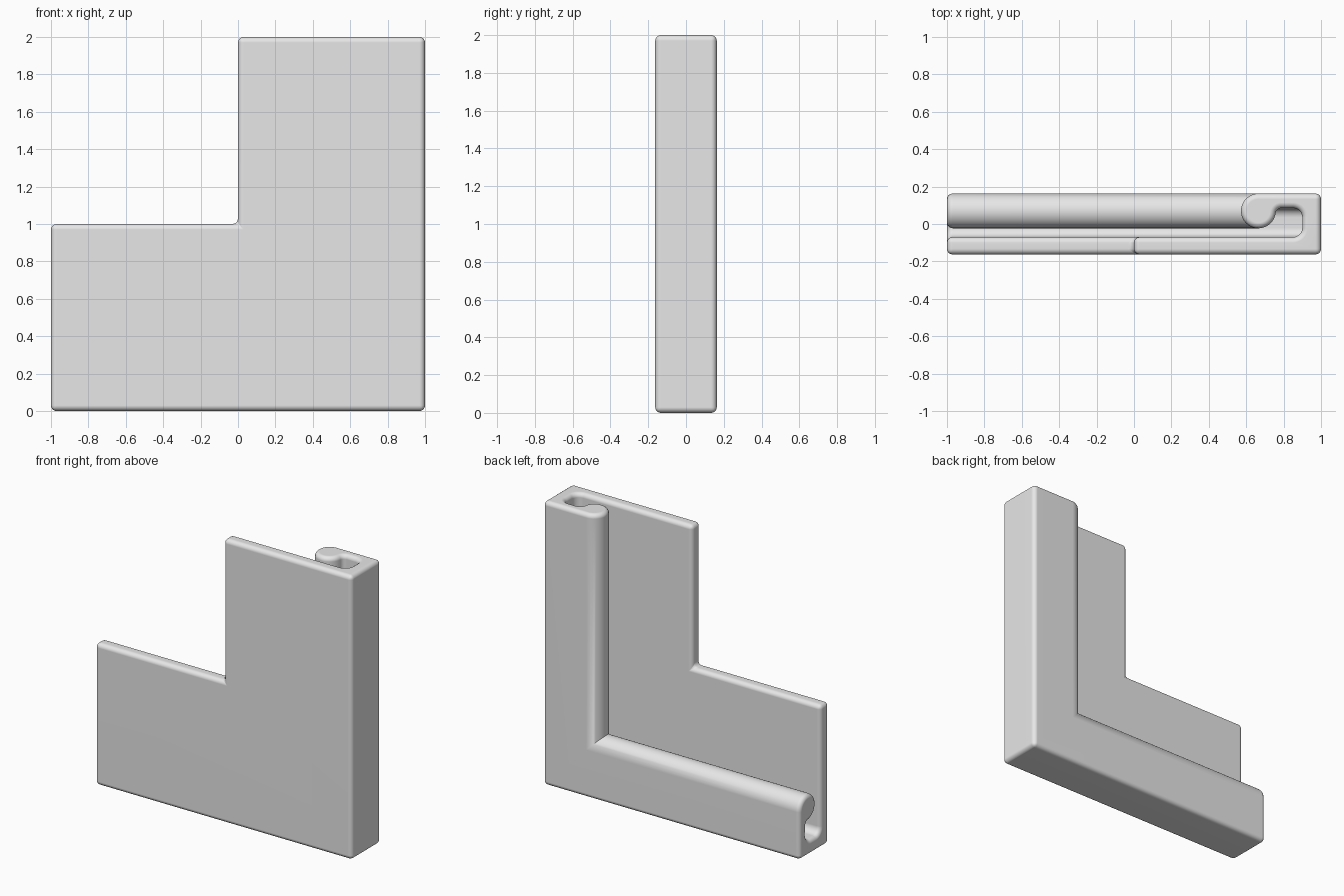
import bpy, bmesh, math

old = bpy.data.objects.get("Cube")
if old:
    bpy.data.objects.remove(old, do_unlink=True)

HALF = 0.163      # half depth
PLATE = -0.07     # inner face of the front plate
LIP = 0.085       # underside of the folded lip
BEAD_R = 0.093
FILLET = 0.03
ROUND = 0.05


def arc(cx, cy, r, start, end, steps):
    """Points on a circular arc, angles in degrees."""
    angles = [math.radians(start + (end - start) * i / steps) for i in range(steps + 1)]
    return [(cx + r * math.cos(a), cy + r * math.sin(a)) for a in angles]


def hook_profile():
    """Cross-section: front plate, side wall, folded lip and round bead."""
    bx, by = 0.665, HALF - BEAD_R
    fy = LIP - FILLET
    fx = bx + math.sqrt((BEAD_R + FILLET) ** 2 - (by - fy) ** 2)
    touch = math.degrees(math.atan2(fy - by, fx - bx))
    pts = arc(bx, by, BEAD_R, 90, 360 + touch, 26)
    pts += arc(fx, fy, FILLET, 180 + touch, 90, 7)[1:]
    pts += arc(0.9 - ROUND, LIP - ROUND, ROUND, 90, 0, 8)
    pts += arc(0.9 - ROUND, PLATE + ROUND, ROUND, 0, -90, 8)
    return pts + [(0, PLATE), (0, -HALF), (1, -HALF), (1, HALF)]


# Sweep the section along the two arms, mitred at the corner
profile = hook_profile()
bm = bmesh.new()
rings = [
    [bm.verts.new((-1, y, 1 - x)) for x, y in profile],
    [bm.verts.new((x, y, 1 - x)) for x, y in profile],
    [bm.verts.new((x, y, 2)) for x, y in profile],
]
n = len(profile)
for a, b in zip(rings, rings[1:]):
    for i in range(n):
        j = (i + 1) % n
        bm.faces.new((a[i], a[j], b[j], b[i]))
bm.faces.new(rings[0])
bm.faces.new(rings[-1])
bmesh.ops.recalc_face_normals(bm, faces=bm.faces[:])

# Merge the flat faces across the mitre
flat = [e for e in bm.edges if e.calc_face_angle(0) < 0.001]
bmesh.ops.dissolve_edges(bm, edges=flat, use_verts=False)


def on_inner_mitre(edge):
    return all(abs(v.co.x + v.co.z - 1) < 0.001 and 0.01 < v.co.x < 0.99
               for v in edge.verts)


# Round the ends and the outer edges, leaving the bead's mitre crisp
sharp = [e for e in bm.edges if e.calc_face_angle(0) > 0.8 and not on_inner_mitre(e)]
bmesh.ops.bevel(bm, geom=sharp, offset=0.03, offset_type='OFFSET', segments=4,
                profile=0.5, affect='EDGES', clamp_overlap=False)

mesh = bpy.data.meshes.new("corner_clip")
bm.to_mesh(mesh)
bm.free()
clip = bpy.data.objects.new("corner_clip", mesh)
bpy.context.collection.objects.link(clip)

# Plain grey material
grey = bpy.data.materials.new("light_grey")
grey.use_nodes = True
colour = (0.8, 0.8, 0.8, 1)
grey.diffuse_color = colour
grey.node_tree.nodes["Principled BSDF"].inputs["Base Color"].default_value = colour
mesh.materials.append(grey)

# Smooth shading with crisp mitres and flat large faces
mesh.shade_smooth()
mesh.set_sharp_from_angle(angle=math.radians(40))
normals = clip.modifiers.new("flat_faces", 'WEIGHTED_NORMAL')
normals.keep_sharp = True
